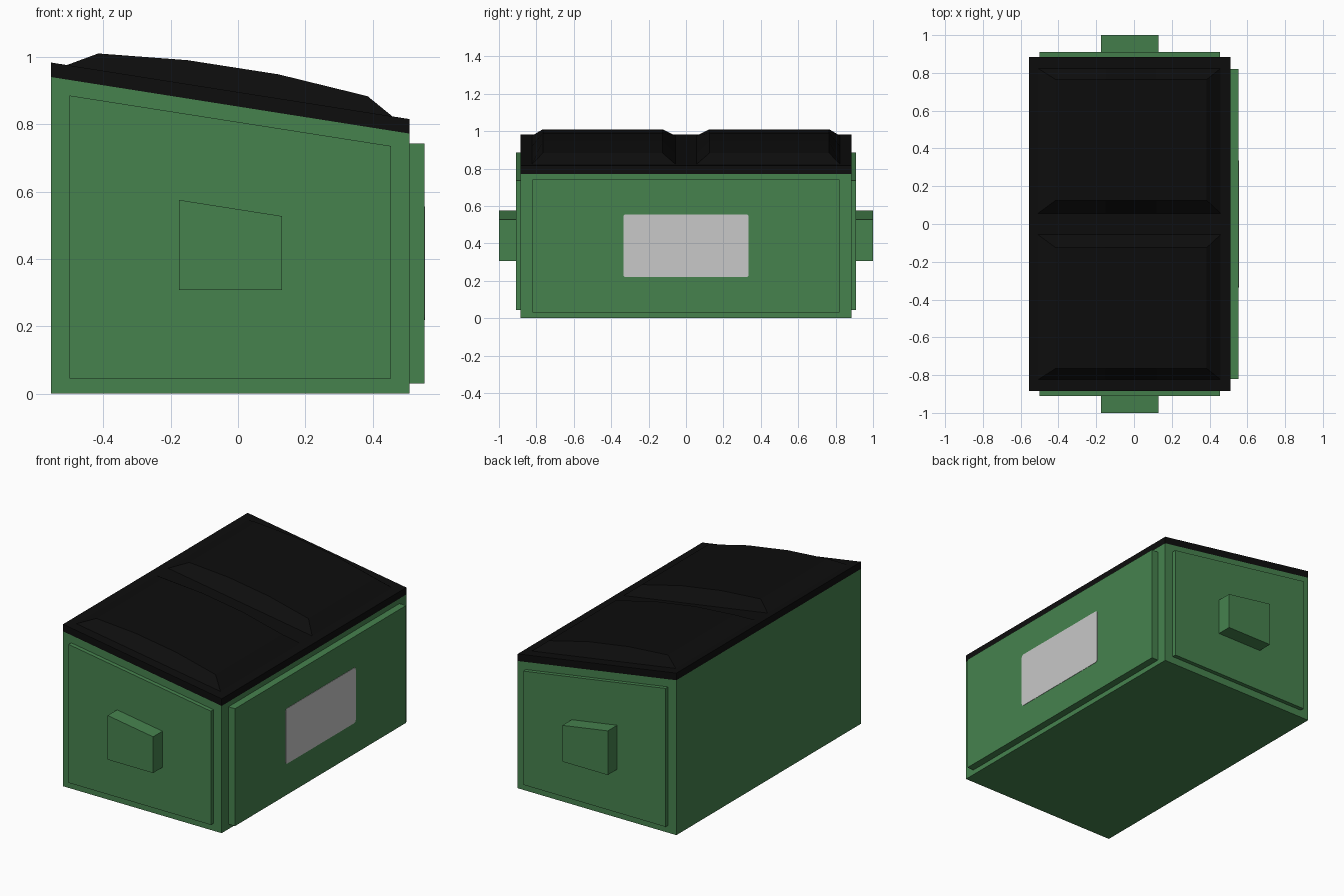
import bpy, bmesh, math

if "Cube" in bpy.data.objects:
    bpy.data.objects.remove(bpy.data.objects["Cube"])


def material(name, rgb):
    m = bpy.data.materials.new(name)
    m.diffuse_color = (*rgb, 1)
    m.use_nodes = True
    m.node_tree.nodes["Principled BSDF"].inputs["Base Color"].default_value = m.diffuse_color
    return m


GREEN = material("green_paint", (0.061, 0.223, 0.076))
BLACK = material("black_plastic", (0.004, 0.004, 0.004))
GREY = material("light_grey_label", (0.578, 0.578, 0.578))


def make(name, verts, faces, mat):
    me = bpy.data.meshes.new(name)
    me.from_pydata(verts, [], faces)
    bm = bmesh.new()
    bm.from_mesh(me)
    bmesh.ops.recalc_face_normals(bm, faces=bm.faces)
    bm.to_mesh(me)
    bm.free()
    me.materials.append(mat)
    ob = bpy.data.objects.new(name, me)
    bpy.context.collection.objects.link(ob)
    return ob


def prism(name, profile, a, b, mat, axis="y"):
    """Extrude a 2D profile (x,z along y, or y,z along x) from a to b."""
    n = len(profile)
    put = (lambda p, d: (p[0], d, p[1])) if axis == "y" else (lambda p, d: (d, p[0], p[1]))
    verts = [put(p, d) for d in (a, b) for p in profile]
    faces = [list(range(n)), list(range(n, 2 * n))]
    faces += [(i, (i + 1) % n, n + (i + 1) % n, n + i) for i in range(n)]
    return make(name, verts, faces, mat)


# Sloped bin body
X0, X1, W = -0.555, 0.51, 0.885
prism("bin_body", [(X0, 0), (X1, 0), (X1, 0.772), (X0, 0.94)], -W, W, GREEN)

# Raised side panels and lifting blocks
for side, s in (("front", -1), ("back", 1)):
    prism(side + "_side_panel",
          [(-0.5, 0.045), (0.455, 0.045), (0.455, 0.735), (-0.5, 0.885)],
          s * (W - 0.01), s * 0.91, GREEN)
    prism(side + "_lifting_block",
          [(-0.175, 0.307), (0.13, 0.307), (0.13, 0.527), (-0.175, 0.575)],
          s * 0.9, s * 1.0, GREEN)

# Panel on the low side
prism("low_side_panel", [(-0.82, 0.03), (0.82, 0.03), (0.82, 0.742), (-0.82, 0.742)],
      X1 - 0.01, 0.554, GREEN, "x")

# Label plate with rounded corners
r = 0.015
label = []
for k, (sy, sz) in enumerate(((1, 1), (-1, 1), (-1, -1), (1, -1))):
    for j in range(4):
        a = math.pi / 2 * (k + j / 3)
        label.append((sy * (0.335 - r) + r * math.cos(a),
                      0.387 + sz * (0.168 - r) + r * math.sin(a)))
prism("label_plate", label, 0.55, 0.556, GREY, "x")

# Lid slab
prism("lid_slab", [(X0, 0.94), (X1, 0.772), (X1, 0.815), (X0, 0.983)], -W, W, BLACK)


def lid_z(x):
    return 0.983 - 0.168 * (x - X0) / (X1 - X0)


# Two domed lid panels
crown = [(-0.415, 1.01), (-0.15, 0.99), (0.12, 0.948), (0.385, 0.883)]
base_x = [-0.51, -0.15, 0.12, 0.46]
for side, s in (("front", -1), ("back", 1)):
    verts = []
    for (x, z), bx in zip(crown, base_x):
        zb = lid_z(bx) - 0.001
        verts += [(bx, s * 0.055, zb), (x, s * 0.125, z), (x, s * 0.765, z), (bx, s * 0.825, zb)]
    faces = [(4 * i + j, 4 * i + (j + 1) % 4, 4 * i + 4 + (j + 1) % 4, 4 * i + 4 + j)
             for i in range(3) for j in range(4)]
    faces += [(0, 1, 2, 3), (12, 13, 14, 15)]
    make(side + "_lid_dome", verts, faces, BLACK)
